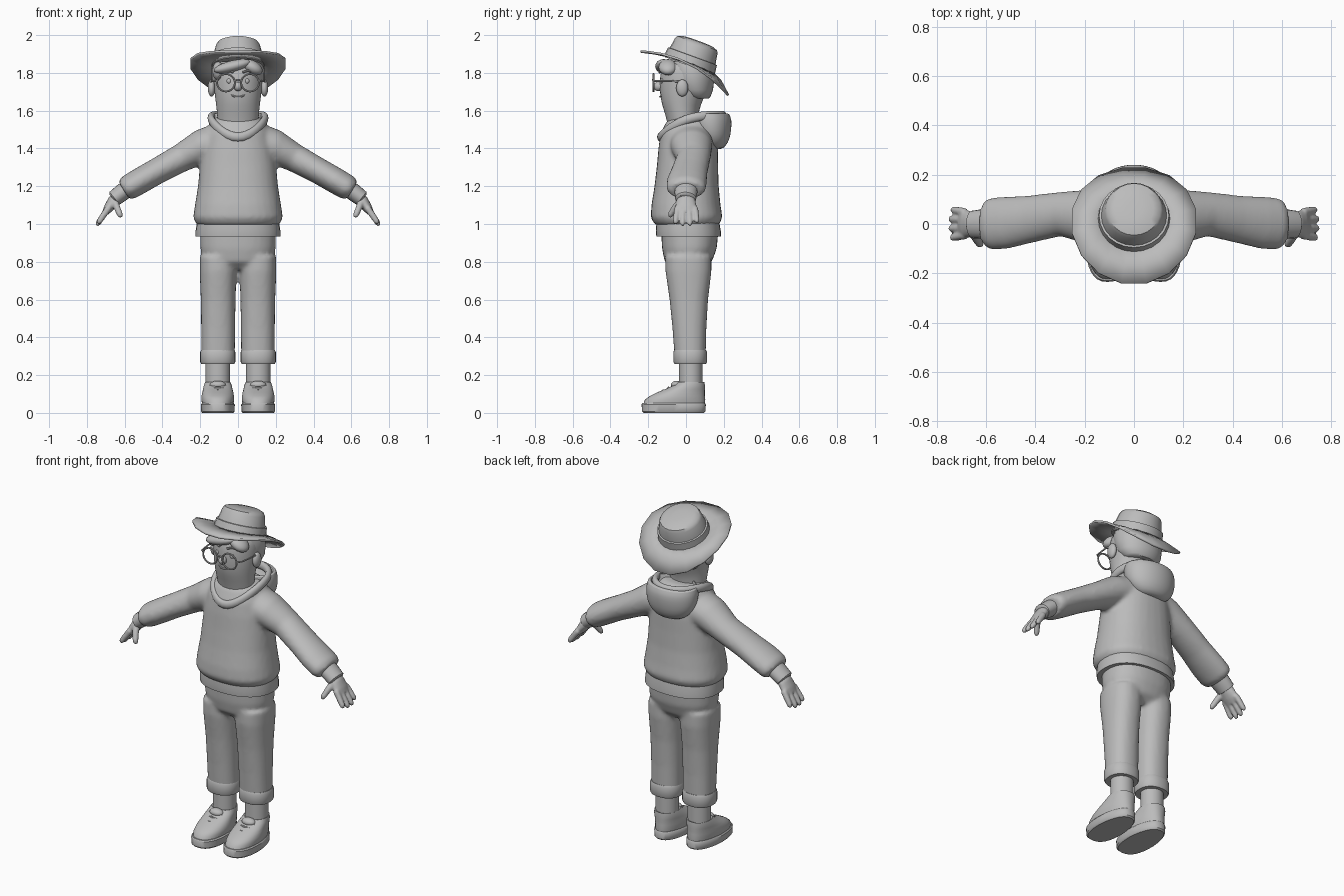
import bpy, bmesh, math
from math import sin, cos, pi, radians
from mathutils import Vector, Matrix

cube = bpy.data.objects.get("Cube")
if cube:
    bpy.data.objects.remove(cube, do_unlink=True)

GREY = (0.5, 0.5, 0.5, 1)
mat = bpy.data.materials.new("plain grey")
mat.use_nodes = True
mat.diffuse_color = GREY
mat.node_tree.nodes["Principled BSDF"].inputs["Base Color"].default_value = GREY


def skin(bm, rings, closed=False):
    """Bridge rings of points, capping the ends of an open strip."""
    loops = [[bm.verts.new(p) for p in ring] for ring in rings]
    n = len(loops[0])
    pairs = list(zip(loops, loops[1:])) + ([(loops[-1], loops[0])] if closed else [])
    for a, b in pairs:
        for i in range(n):
            j = (i + 1) % n
            bm.faces.new((a[i], a[j], b[j], b[i]))
    if not closed:
        bm.faces.new(loops[0][::-1])
        bm.faces.new(loops[-1])


def oval(c, u, v, n, power=2):
    def bend(t):
        return math.copysign(abs(t) ** (2 / power), t)
    angles = [2 * pi * i / n for i in range(n)]
    return [c + u * bend(cos(a)) + v * bend(sin(a)) for a in angles]


def stack(bm, rows, x=0, n=32, power=2):
    """Horizontal ovals, each row being z, y centre, x radius, y radius."""
    skin(bm, [oval(Vector((x, y, z)), Vector((rx, 0, 0)), Vector((0, ry, 0)), n, power)
              for z, y, rx, ry in rows])


def tube(bm, path, radii, ref=(0, 1, 0), n=16, closed=False):
    """Tube along a path; radii are (along ref, across ref), one pair or one per point."""
    pts = [Vector(p) for p in path]
    if isinstance(radii, tuple):
        radii = [radii] * len(pts)
    rings = []
    for i, p in enumerate(pts):
        if closed:
            t = pts[(i + 1) % len(pts)] - pts[i - 1]
        else:
            t = pts[min(i + 1, len(pts) - 1)] - pts[max(i - 1, 0)]
        t.normalize()
        v = t.cross(Vector(ref)).normalized()
        u = v.cross(t)
        rings.append(oval(p, u * radii[i][0], v * radii[i][1], n))
    skin(bm, rings, closed)


def ball(bm, centre, size, turn=0):
    m = Matrix.Translation(centre) @ Matrix.Rotation(turn, 4, "Y") @ Matrix.Diagonal((*size, 1))
    bmesh.ops.create_uvsphere(bm, u_segments=20, v_segments=12, radius=1, matrix=m)


def finish(name, bm, mirror=False, voxel=0, subsurf=0, solid=0, angle=40):
    bmesh.ops.recalc_face_normals(bm, faces=bm.faces)
    me = bpy.data.meshes.new(name)
    bm.to_mesh(me)
    bm.free()
    ob = bpy.data.objects.new(name, me)
    bpy.context.collection.objects.link(ob)
    me.materials.append(mat)
    bpy.ops.object.select_all(action="DESELECT")
    ob.select_set(True)
    bpy.context.view_layer.objects.active = ob
    bpy.ops.object.shade_smooth_by_angle(angle=radians(angle))
    if voxel:
        r = ob.modifiers.new("blend", "REMESH")
        r.mode, r.voxel_size, r.use_smooth_shade = "VOXEL", voxel, True
        s = ob.modifiers.new("soften", "SMOOTH")
        s.factor, s.iterations = 0.5, 6
    if solid:
        s = ob.modifiers.new("thickness", "SOLIDIFY")
        s.thickness, s.offset = solid, 0
    if mirror:
        ob.modifiers.new("mirror", "MIRROR").use_mirror_merge = False
    if subsurf:
        s = ob.modifiers.new("round", "SUBSURF")
        s.levels = s.render_levels = subsurf
    return ob


# Sweater with both sleeves blended into the body
bm = bmesh.new()
stack(bm, [(0.99, .01, .2, .155), (1.0, .005, .222, .172), (1.035, .003, .238, .19), (1.1, 0, .228, .183),
           (1.2, .003, .212, .17), (1.31, .008, .202, .162), (1.4, .012, .19, .158),
           (1.48, .015, .17, .15), (1.54, .02, .145, .125), (1.57, .02, .11, .09)], power=2.3)
for s in (1, -1):
    tube(bm, [(s * .06, .025, 1.45), (s * .19, .03, 1.41), (s * .3, .04, 1.35), (s * .42, .02, 1.285),
              (s * .52, .005, 1.228), (s * .58, 0, 1.193), (s * .605, 0, 1.178)],
         [(.12, .1), (.11, .092), (.09, .075), (.096, .069), (.106, .069), (.106, .067), (.09, .054)], n=24)
finish("sweater", bm, voxel=.012)

bm = bmesh.new()
stack(bm, [(.935, .014, .215, .162), (.935, .014, .224, .171), (.965, .012, .224, .172), (1.01, .01, .218, .166)],
      power=2.3)
finish("sweater_hem", bm)

# Hood bag hanging behind, and the rolled neckline joining it
bm = bmesh.new()
stack(bm, [(1.395, .155, .06, .03), (1.41, .15, .1, .06), (1.45, .14, .14, .092), (1.5, .132, .155, .108),
           (1.55, .128, .157, .115), (1.585, .125, .15, .105), (1.59, .12, .138, .092),
           (1.56, .11, .125, .08), (1.5, .1, .11, .065)])
finish("hood", bm, subsurf=1)

bm = bmesh.new()
ring = [2 * pi * i / 36 for i in range(36)]
tube(bm, [(.143 * cos(a), .03 + .165 * sin(a), 1.575 - .115 * ((1 - sin(a)) / 2) ** 3) for a in ring],
     (.024, .018), ref=(0, 0, 1), closed=True)
finish("neckline", bm)

# Hands with cuffs
bm = bmesh.new()
tube(bm, [(.57, 0, 1.2), (.615, 0, 1.166), (.655, -.002, 1.135), (.66, -.002, 1.131)],
     [(.06, .045), (.06, .046), (.056, .043), (.045, .034)], n=20)
finish("wrist_cuff", bm, mirror=True)

bm = bmesh.new()
tube(bm, [(.63, 0, 1.155), (.66, 0, 1.12), (.685, 0, 1.085), (.702, 0, 1.06)],
     [(.038, .03), (.052, .032), (.058, .026), (.05, .018)])
for y, reach in ((.048, .85), (.017, 1), (-.015, 1), (-.046, .9)):
    tube(bm, [(.685, y, 1.085), (.685 + .035 * reach, y * 1.12, 1.085 - .05 * reach),
              (.685 + .055 * reach, y * 1.2, 1.085 - .08 * reach),
              (.685 + .063 * reach, y * 1.22, 1.085 - .093 * reach)],
         [(.017, .018), (.016, .017), (.015, .015), (.008, .008)], n=12)
tube(bm, [(.655, -.025, 1.125), (.64, -.06, 1.085), (.625, -.082, 1.05), (.62, -.086, 1.035)],
     [(.02, .02), (.018, .018), (.016, .016), (.009, .009)], n=12)
finish("hand", bm, mirror=True, voxel=.006)

# Trousers
bm = bmesh.new()
stack(bm, [(.76, .012, .1, .08), (.8, .012, .18, .125), (.87, .018, .2, .145), (.97, .02, .2, .152)], power=2.3)
for s in (1, -1):
    stack(bm, [(.29, .022, .088, .082), (.45, .018, .09, .09), (.6, .015, .092, .102),
               (.75, .013, .098, .122), (.83, .013, .098, .122)], x=s * .105, power=2.3)
finish("trousers", bm, voxel=.012)

bm = bmesh.new()
stack(bm, [(.26, .022, .075, .07), (.26, .022, .088, .084), (.27, .022, .093, .089), (.322, .022, .093, .089),
           (.334, .022, .088, .084), (.334, .022, .075, .07)], x=.107, power=2.3)
finish("trouser_cuff", bm, mirror=True)

bm = bmesh.new()
stack(bm, [(.1, .025, .065, .062), (.29, .025, .065, .062)], x=.107)
finish("ankle", bm, mirror=True)


# Shoes, narrowed toward the heel
def shoe_part(name, rows, power):
    bm = bmesh.new()
    stack(bm, rows, x=0, power=power)
    for v in bm.verts:
        v.co.x = .107 + v.co.x * (1 - 1.1 * max(0, v.co.y + .06))
    finish(name, bm, mirror=True)


shoe_part("shoe_sole", [(0, -.065, .082, .16), (.008, -.065, .089, .168), (.045, -.065, .09, .17),
                        (.052, -.065, .084, .165)], 2.5)
shoe_part("shoe_upper", [(.045, -.063, .083, .163), (.07, -.058, .087, .16), (.09, -.045, .087, .145),
                         (.108, -.027, .084, .127), (.125, -.006, .082, .106), (.145, .016, .08, .084),
                         (.163, .028, .074, .07), (.158, .028, .06, .058)], 2.3)

bm = bmesh.new()
for i in range(4):
    y, z = -.145 + .026 * i, .103 + .015 * i
    tube(bm, [(.065, y + .012, z - .006), (.107, y, z), (.149, y + .012, z - .006)], (.006, .007), n=8)
ball(bm, (.107, -.05, .148), (.042, .03, .022))
finish("shoe_laces_and_tongue", bm, mirror=True)

# Head and neck
bm = bmesh.new()
stack(bm, [(1.45, -.01, .1, .08), (1.53, -.015, .108, .08), (1.6, -.025, .112, .092), (1.66, -.022, .12, .113),
           (1.72, -.01, .128, .13), (1.78, -.004, .131, .134), (1.83, 0, .128, .13), (1.87, .005, .1, .1)])
finish("head", bm, subsurf=1)

# Hair at the back and sides, with a side-swept fringe
bm = bmesh.new()
stack(bm, [(1.665, .07, .085, .05), (1.675, .058, .108, .072), (1.71, .045, .13, .098), (1.76, .035, .139, .114),
           (1.82, .028, .141, .122), (1.86, .02, .125, .11)])
ball(bm, (-.03, -.118, 1.835), (.1, .045, .03), radians(-14))
ball(bm, (.075, -.095, 1.83), (.06, .05, .035), radians(30))
ball(bm, (-.105, -.07, 1.81), (.03, .05, .05))
finish("hair", bm)

# Face
bm = bmesh.new()
ball(bm, (.14, -.02, 1.72), (.02, .032, .045))
finish("ear", bm, mirror=True)

bm = bmesh.new()
ball(bm, (0, -.145, 1.728), (.022, .026, .025))
finish("nose", bm)

bm = bmesh.new()
ball(bm, (.047, -.122, 1.757), (.013, .012, .015))
tube(bm, [(.025, -.14, 1.803), (.055, -.131, 1.812), (.085, -.112, 1.8)], (.007, .006), n=8)
finish("eye_and_brow", bm, mirror=True)

bm = bmesh.new()
tube(bm, [(-.035, -.126, 1.682), (-.015, -.136, 1.674), (.015, -.136, 1.674), (.035, -.126, 1.682)], (.006, .005), n=8)
finish("mouth", bm)

# Glasses: rim, half bridge and temple, mirrored
bm = bmesh.new()
tube(bm, [(.064 + .047 * cos(a), -.172, 1.748 + .046 * sin(a)) for a in ring], (.005, .005), n=8, closed=True)
tube(bm, [(0, -.175, 1.764), (.02, -.172, 1.758)], (.005, .005), n=8)
tube(bm, [(.11, -.172, 1.757), (.132, -.155, 1.757), (.142, -.08, 1.757), (.143, -.01, 1.752)],
     (.005, .004), ref=(0, 0, 1), n=8)
finish("glasses", bm, mirror=True)

# Hat, tipped back
tilt = Matrix.Translation((0, .02, 1.848)) @ Matrix.Rotation(radians(-20), 4, "X")

bm = bmesh.new()
loops = []
for t in (0, .5, 1):
    loop = []
    for i in range(16):
        a = 2 * pi * (i + .5) / 16
        s = sin(a)
        droop = (-.06 * s * s - .03 * s) * t ** 1.5
        loop.append(bm.verts.new((cos(a) * (.125 + .132 * t), s * (.125 + .138 * t) - .01 * t, droop)))
    loops.append(loop)
for a, b in zip(loops, loops[1:]):
    for i in range(16):
        j = (i + 1) % 16
        bm.faces.new((a[i], a[j], b[j], b[i]))
bm.transform(tilt)
finish("hat_brim", bm, solid=.012, angle=30)

bm = bmesh.new()
stack(bm, [(-.012, 0, .14, .136), (.03, 0, .137, .133), (.06, 0, .128, .126), (.1, 0, .118, .12),
           (.116, 0, .108, .112), (.126, 0, .08, .085), (.13, 0, .035, .04)], n=24)
bm.transform(tilt)
finish("hat_crown", bm)

bm = bmesh.new()
stack(bm, [(-.005, 0, .147, .143), (.042, 0, .142, .138), (.045, 0, .125, .125)], n=24)
bm.transform(tilt)
finish("hat_band", bm)
